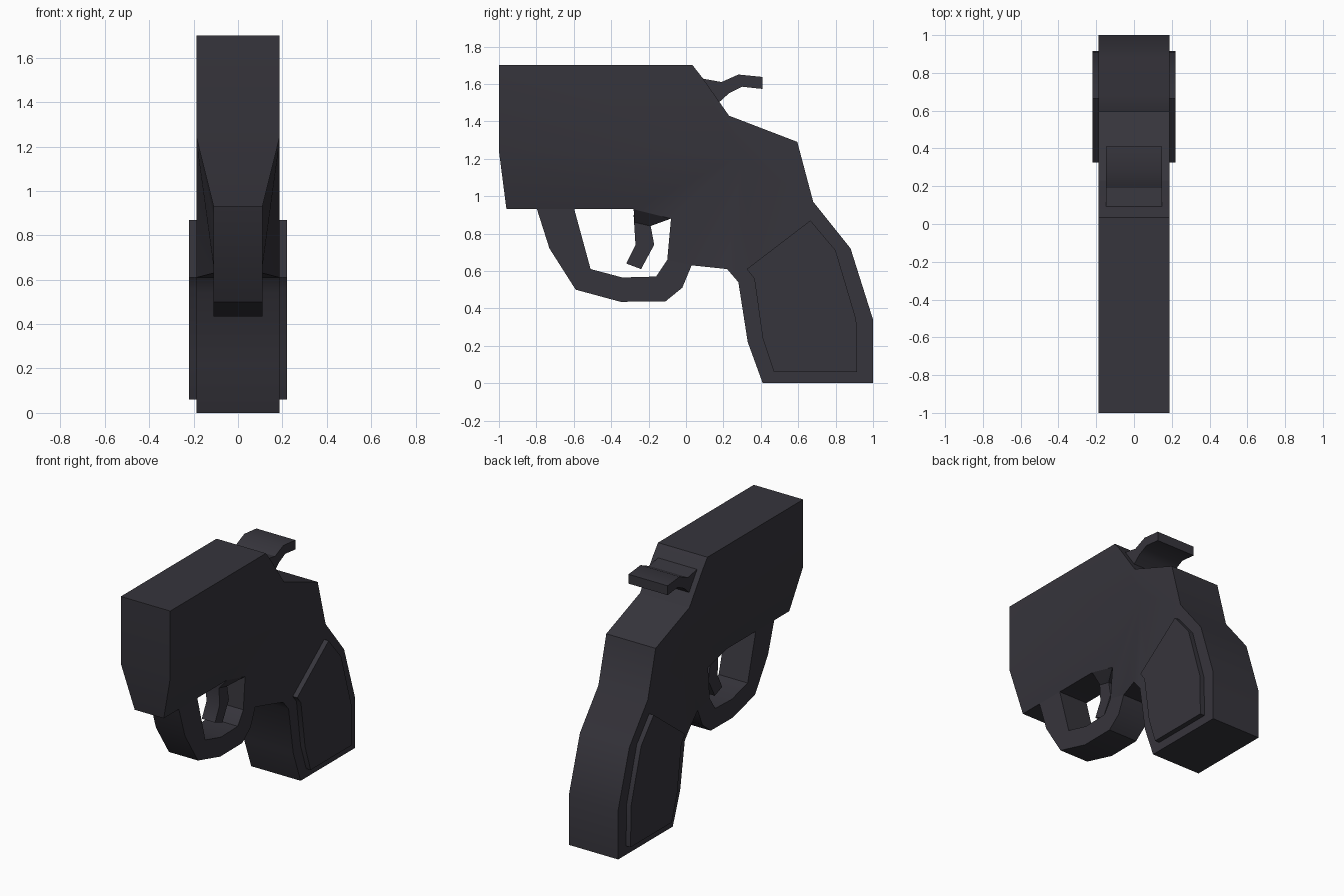
import bpy
import bmesh
import math

cube = bpy.data.objects.get("Cube")
if cube:
    bpy.data.objects.remove(cube, do_unlink=True)

# One dark grey finish for everything
grey = bpy.data.materials.new("dark_grey")
grey.use_nodes = True
colour = (0.037, 0.035, 0.045, 1)
grey.diffuse_color = colour
bsdf = grey.node_tree.nodes["Principled BSDF"]
bsdf.inputs["Base Color"].default_value = colour
bsdf.inputs["Roughness"].default_value = 0.7


def finish(name, bm):
    bmesh.ops.recalc_face_normals(bm, faces=bm.faces)
    mesh = bpy.data.meshes.new(name)
    bm.to_mesh(mesh)
    bm.free()
    mesh.materials.append(grey)
    obj = bpy.data.objects.new(name, mesh)
    bpy.context.collection.objects.link(obj)
    bpy.ops.object.select_all(action="DESELECT")
    obj.select_set(True)
    bpy.context.view_layer.objects.active = obj
    bpy.ops.object.shade_smooth_by_angle(angle=math.radians(33))


def prism(name, outline, x0, x1):
    """Extrude a (y, z) outline from x0 to x1."""
    bm = bmesh.new()
    face = bm.faces.new([bm.verts.new((x0, y, z)) for y, z in outline])
    new = bmesh.ops.extrude_face_region(bm, geom=[face])["geom"]
    bmesh.ops.translate(bm, vec=(x1 - x0, 0, 0),
                        verts=[g for g in new if isinstance(g, bmesh.types.BMVert)])
    finish(name, bm)


FULL, NARROW = 0.187, 0.11

# Frame and grip: wide outline, then the narrower underside
wide = [(-1, 1.24), (-1, 1.70), (0.035, 1.70), (0.09, 1.63), (0.23, 1.43),
        (0.595, 1.29), (0.68, 0.97), (0.88, 0.72), (1, 0.34), (1, 0),
        (0.41, 0), (0.33, 0.22), (0.28, 0.54), (0.22, 0.61)]
narrow = [(0.03, 0.63), (-0.10, 0.66), (-0.08, 0.88), (-0.28, 0.93), (-0.96, 0.93)]

bm = bmesh.new()
rims = []
for side in (-1, 1):
    w = [bm.verts.new((side * FULL, y, z)) for y, z in wide]
    n = [bm.verts.new((side * NARROW, y, z)) for y, z in narrow]
    pivot = bm.verts.new((side * FULL, 0.30, 1.22))
    bm.faces.new(w + [pivot])
    # Long shallow flank between the flat side and the underside
    chain = [w[-1]] + n[:-1]
    for a, b in zip(chain, chain[1:]):
        bm.faces.new((pivot, a, b))
    bm.faces.new((pivot, n[-2], w[0]))
    bm.faces.new((n[-2], n[-1], w[0]))
    rims.append(w + n)
left, right = rims
for i in range(len(left)):
    j = (i + 1) % len(left)
    bm.faces.new((left[i], left[j], right[j], right[i]))
finish("frame_and_grip", bm)

# Trigger guard loop
prism("trigger_guard",
      [(-0.80, 0.94), (-0.73, 0.72), (-0.59, 0.50), (-0.35, 0.435), (-0.11, 0.437),
       (-0.02, 0.51), (0.03, 0.63), (-0.02, 0.70), (-0.10, 0.66), (-0.16, 0.57),
       (-0.34, 0.565), (-0.51, 0.61), (-0.60, 0.94)], -NARROW, NARROW)

# Trigger with a flared root
prism("trigger",
      [(-0.28, 0.90), (-0.27, 0.74), (-0.32, 0.64), (-0.24, 0.61),
       (-0.17, 0.74), (-0.20, 0.90)], -0.05, 0.05)
bm = bmesh.new()
for s in (-1, 1):
    for y, z in ((-0.28, 0.93), (-0.08, 0.88)):
        bm.verts.new((s * NARROW, y, z))
    for y, z in ((-0.275, 0.86), (-0.19, 0.84)):
        bm.verts.new((s * 0.05, y, z))
bmesh.ops.convex_hull(bm, input=bm.verts)
finish("trigger_root", bm)

# Hammer spur
prism("hammer",
      [(0.08, 1.63), (0.19, 1.61), (0.28, 1.65), (0.41, 1.637), (0.41, 1.573),
       (0.30, 1.585), (0.23, 1.55), (0.175, 1.50), (0.12, 1.50)], -0.148, 0.148)

# Raised grip panels
panel = [(0.665, 0.87), (0.80, 0.71), (0.91, 0.34), (0.915, 0.06), (0.47, 0.06),
         (0.41, 0.24), (0.365, 0.56), (0.325, 0.61)]
for name, s in (("left_grip_panel", 1), ("right_grip_panel", -1)):
    prism(name, panel, s * 0.18, s * 0.221)
